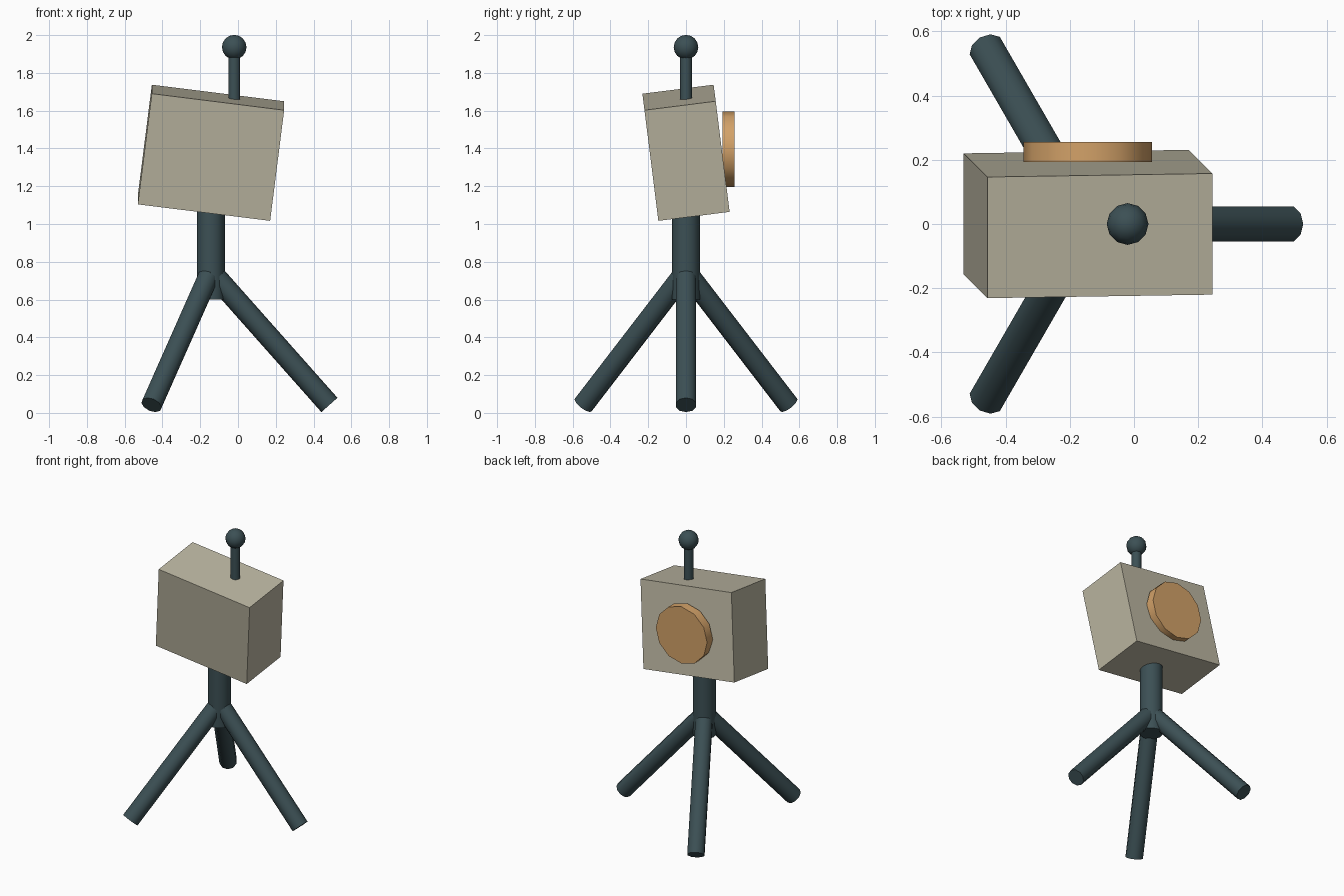
import bpy
from math import cos, sin, pi, radians
from mathutils import Vector, Matrix

if "Cube" in bpy.data.objects:
    bpy.data.objects.remove(bpy.data.objects["Cube"])


def material(name, rgb):
    m = bpy.data.materials.new(name)
    m.diffuse_color = (*rgb, 1)
    m.use_nodes = True
    m.node_tree.nodes["Principled BSDF"].inputs["Base Color"].default_value = m.diffuse_color
    return m


DARK = material("dark_metal", (0.045, 0.08, 0.09))
BEIGE = material("beige_shell", (0.50, 0.47, 0.36))
ORANGE = material("orange_disc", (0.65, 0.36, 0.14))


def finish(name, mat, smooth=True):
    ob = bpy.context.object
    ob.name = name
    ob.data.materials.append(mat)
    if smooth:
        bpy.ops.object.shade_smooth_by_angle(angle=radians(40))
    return ob


def rod(name, a, b, radius, sides, mat):
    """Capped cylinder running from a to b."""
    a, b = Vector(a), Vector(b)
    d = b - a
    bpy.ops.mesh.primitive_cylinder_add(
        vertices=sides, radius=radius, depth=d.length, location=(a + b) / 2,
        rotation=d.to_track_quat('Z', 'Y').to_euler())
    return finish(name, mat)


CX = -0.144  # stand axis

# Tilted box head
bpy.ops.mesh.primitive_cube_add(size=1)
head = finish("head_box", BEIGE, smooth=False)
head.matrix_world = (Matrix.Translation((CX + 0.001, 0, 1.377))
                     @ Matrix.Rotation(0.125, 4, 'X')
                     @ Matrix.Rotation(0.125, 4, 'Y')
                     @ Matrix.Diagonal((0.706, 0.38, 0.595, 1)))

# Round disc on the back of the head
rod("back_disc", (CX, 0.193, 1.396), (CX, 0.256, 1.396), 0.2, 12, ORANGE)

# Centre column
rod("column", (CX, 0, 0.6), (CX, 0, 1.15), 0.074, 12, DARK)

# Three splayed legs
for i in range(3):
    t = 2 * pi * i / 3
    foot = (CX + 0.628 * cos(t), 0.628 * sin(t), 0.042)
    rod(f"leg_{i + 1}", foot, (CX, 0, 0.75), 0.057, 10, DARK)

# Antenna and its ball tip
rod("antenna", (-0.02, 0, 1.58), (-0.02, 0, 1.92), 0.032, 10, DARK)
bpy.ops.mesh.primitive_uv_sphere_add(segments=12, ring_count=8, radius=0.065,
                                     location=(-0.02, 0, 1.936))
finish("antenna_ball", DARK)
